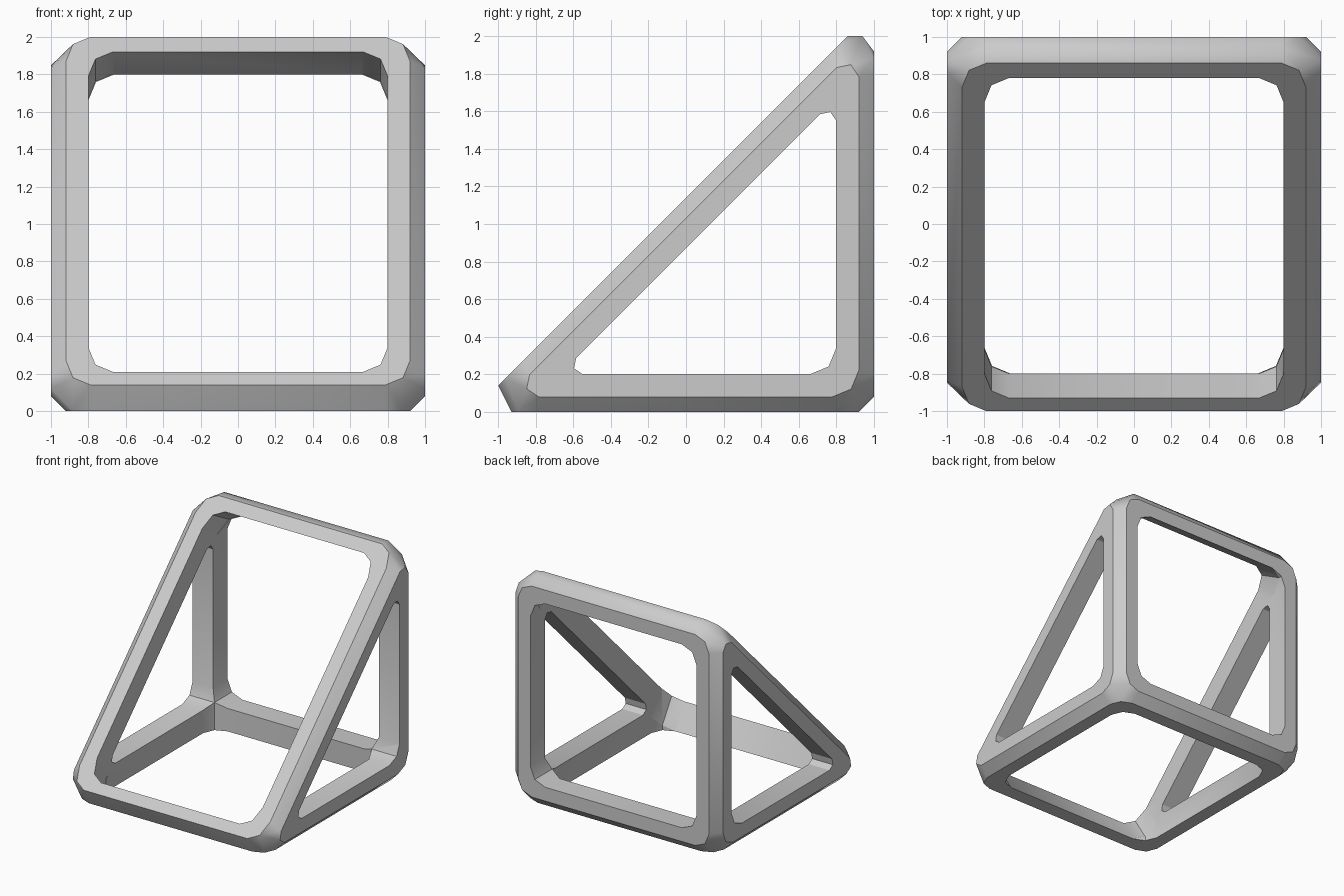
import bpy, bmesh, math
from mathutils import Vector

if "Cube" in bpy.data.objects:
    bpy.data.objects.remove(bpy.data.objects["Cube"])


def rounded(corners, setbacks):
    """2D polygon with every corner replaced by a two-segment round."""
    out, n = [], len(corners)
    for i, s in enumerate(setbacks):
        p = Vector(corners[i])
        a = (Vector(corners[i - 1]) - p).normalized()
        b = (Vector(corners[(i + 1) % n]) - p).normalized()
        half = a.angle(b) / 2
        mid = (a + b).normalized() * (s / math.cos(half) - s * math.tan(half))
        out += [p + a * s, p + mid, p + b * s]
    return out


def rect(hx, lo, hi, s):
    return rounded([(-hx, lo), (hx, lo), (hx, hi), (-hx, hi)], [s] * 4)


def hull(name, pts):
    """Convex solid around the given points."""
    bm = bmesh.new()
    for p in pts:
        bm.verts.new(p)
    bmesh.ops.convex_hull(bm, input=bm.verts)
    bmesh.ops.delete(bm, geom=[v for v in bm.verts if not v.link_faces], context='VERTS')
    bmesh.ops.dissolve_limit(bm, angle_limit=math.radians(1), verts=bm.verts, edges=bm.edges)
    bmesh.ops.recalc_face_normals(bm, faces=bm.faces)
    me = bpy.data.meshes.new(name)
    bm.to_mesh(me)
    bm.free()
    ob = bpy.data.objects.new(name, me)
    bpy.context.collection.objects.link(ob)
    return ob


# outer wedge: hull of its five rounded faces
tri = rounded([(-.95, .08), (.92, .08), (.92, 1.95)], [.165, .14, .165])
pts = [(sx, y, z) for sx in (-1, 1) for y, z in tri]
pts += [(x, y, y + 1.14) for x, y in rect(.92, -1, .86, .13)]
pts += [(x, 1, z) for x, z in rect(.92, .08, 1.92, .13)]
pts += [(x, y, 0) for x, y in rect(.92, -.93, .92, .13)]
pts += [(sx * .79, .94, 2) for sx in (-1, 1)]
frame = hull("wedge_frame", pts)

# openings: side, back, bottom and sloped face
hole = rounded([(-.67, .2), (.8, .2), (.8, 1.67)], [.12, .14, .12])
side = hull("side_cutter", [(x, y, z) for x in (-1.2, 1.2) for y, z in hole])
back = hull("back_cutter", [(x, y, z) for y in (-.85, 1.2) for x, z in rect(.8, .2, 1.8, .14)])
bottom = hull("bottom_cutter", [(x, y, z) for z in (-.2, 1.75) for x, y in rect(.8, -.8, .8, .14)])
pts = []
for t in (-.3, 1):
    lo, hi = -.93 + .13 * t, .78 + .22 * t
    pts += [(x, y, y + 1.14 - .34 * t) for x, y in rect(.8, lo, hi, .13)]
slope = hull("slope_cutter", pts)

bpy.context.view_layer.objects.active = frame
for cutter in (side, back, bottom, slope):
    mod = frame.modifiers.new("cut", 'BOOLEAN')
    mod.operation, mod.solver, mod.object = 'DIFFERENCE', 'EXACT', cutter
    bpy.ops.object.modifier_apply(modifier=mod.name)
    bpy.data.objects.remove(cutter)

# smooth the rounds, keep the face borders crisp
frame.select_set(True)
bpy.ops.object.shade_smooth_by_angle(angle=math.radians(32))
